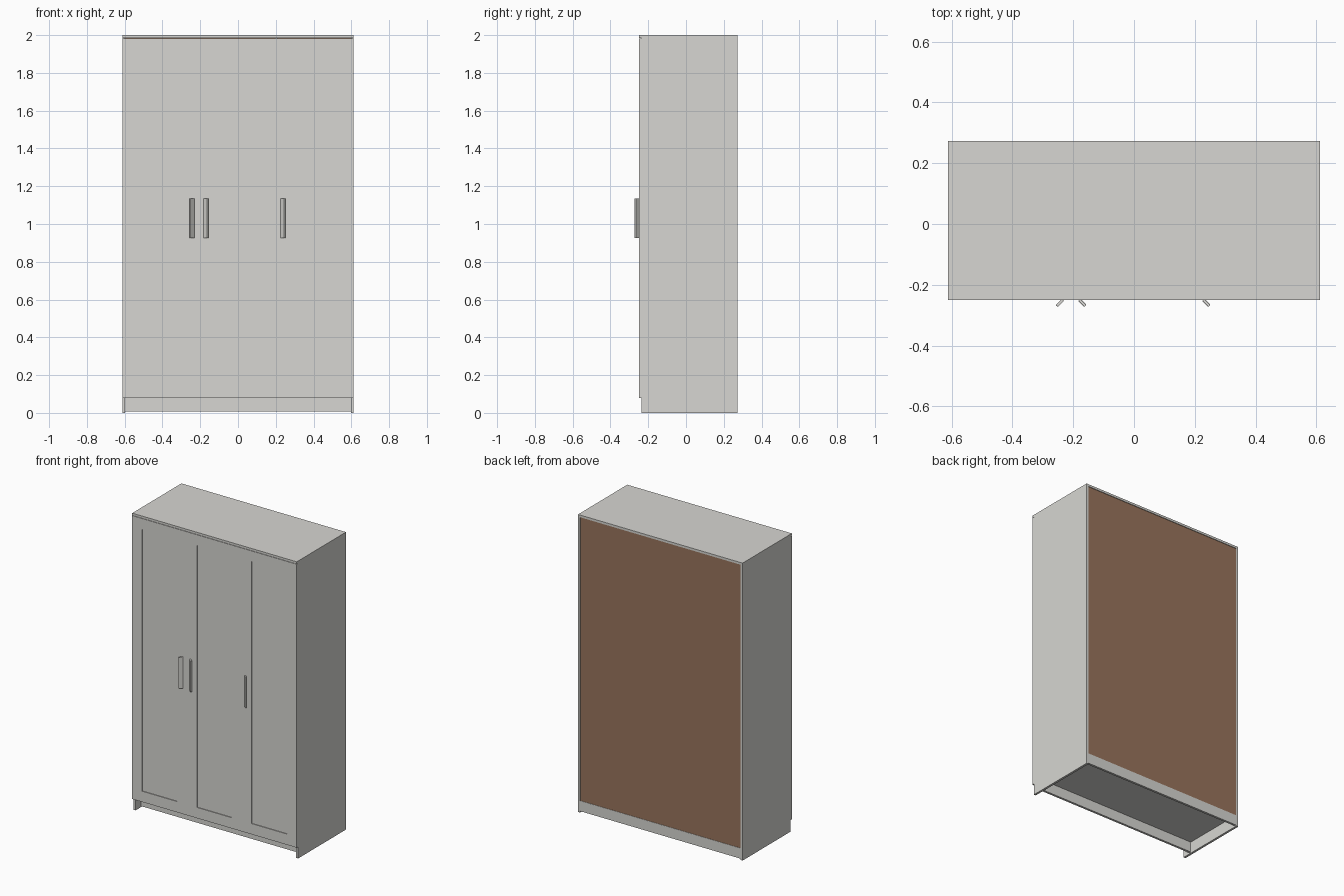
import bpy, bmesh, math
from mathutils import Matrix, Vector

cube = bpy.data.objects.get("Cube")
if cube:
    bpy.data.objects.remove(cube, do_unlink=True)


def material(name, rgb):
    m = bpy.data.materials.new(name)
    m.use_nodes = True
    m.diffuse_color = (*rgb, 1)
    bsdf = next(n for n in m.node_tree.nodes if n.type == 'BSDF_PRINCIPLED')
    bsdf.inputs["Base Color"].default_value = (*rgb, 1)
    return m


WHITE = material("warm white", (0.68, 0.675, 0.645))
BROWN = material("brown hardboard", (0.318, 0.177, 0.107))


def finish(name, bm, mat):
    mesh = bpy.data.meshes.new(name)
    bm.to_mesh(mesh)
    bm.free()
    mesh.materials.append(mat)
    ob = bpy.data.objects.new(name, mesh)
    bpy.context.collection.objects.link(ob)
    return ob


def box_bm(x, y, z):
    """Box from (min, max) ranges."""
    bm = bmesh.new()
    bmesh.ops.create_cube(bm, size=1)
    for v in bm.verts:
        v.co = Vector([r[0] if c < 0 else r[1] for c, r in zip(v.co, (x, y, z))])
    return bm


def box(name, x, y, z, mat=WHITE):
    return finish(name, box_bm(x, y, z), mat)


# Main dimensions
W = 0.612            # half width
T = 0.015            # board thickness
FRONT, BACK = -0.25, 0.273
CARCASS = FRONT + T  # front edge of the side panels
BASE, TOP = 0.078, 2.0
IN = W - T           # inner half width

# Carcass
for side, s in (("left", 1), ("right", -1)):
    box(side + "_side_panel", sorted((s * IN, s * W)), (CARCASS, BACK), (0, TOP - T))
box("top_panel", (-W, W), (FRONT, BACK), (TOP - T, TOP))
box("bottom_panel", (-IN, IN), (CARCASS, BACK - 0.008), (BASE, BASE + T))
box("divider", (0.195, 0.21), (CARCASS, BACK - 0.008), (BASE + T, TOP - T))
box("back_panel", (-IN, IN), (BACK - 0.008, BACK - 0.004), (BASE, TOP - T), BROWN)

# Plinth boards under the floor
box("front_plinth", (-IN, IN), (-0.18, -0.18 + T), (0.008, BASE))
box("back_plinth", (-IN, IN), (BACK - T - 0.002, BACK - 0.002), (0.008, BASE))

# Three doors, each with a shallow recessed field
door_w = 2 * W / 3
for i, name in enumerate(("right_door", "middle_door", "left_door")):
    x0 = -W + i * door_w
    gap0, gap1 = (0.0 if i == 0 else 0.0008), (0.0 if i == 2 else 0.0008)
    bm = box_bm((x0 + gap0, x0 + door_w - gap1), (FRONT, CARCASS), (BASE, TOP - T - 0.002))
    bm.normal_update()
    face = min(bm.faces, key=lambda f: f.calc_center_median().y)
    bmesh.ops.inset_region(bm, faces=[face], thickness=0.102)
    ring = bmesh.ops.extrude_face_region(bm, geom=[face])
    bmesh.ops.translate(bm, vec=(0, 0.005, 0),
                        verts=[g for g in ring["geom"] if isinstance(g, bmesh.types.BMVert)])
    if face.is_valid:
        bm.faces.remove(face)
    bmesh.ops.recalc_face_normals(bm, faces=bm.faces)
    finish(name, bm, WHITE)

# Slanted plate handles
for name, x, lean in (("right_handle", -0.244, -1), ("middle_handle", -0.170, 1),
                      ("left_handle", 0.238, 1)):
    bm = box_bm((-0.014, 0.014), (-0.005, 0.005), (-0.105, 0.105))
    bmesh.ops.bevel(bm, geom=bm.edges[:], offset=0.0015, segments=2,
                    profile=0.5, affect='EDGES')
    bm.transform(Matrix.Translation((x, -0.2595, 1.03))
                 @ Matrix.Rotation(-lean * math.pi / 4, 4, 'Z'))
    finish(name, bm, WHITE)
